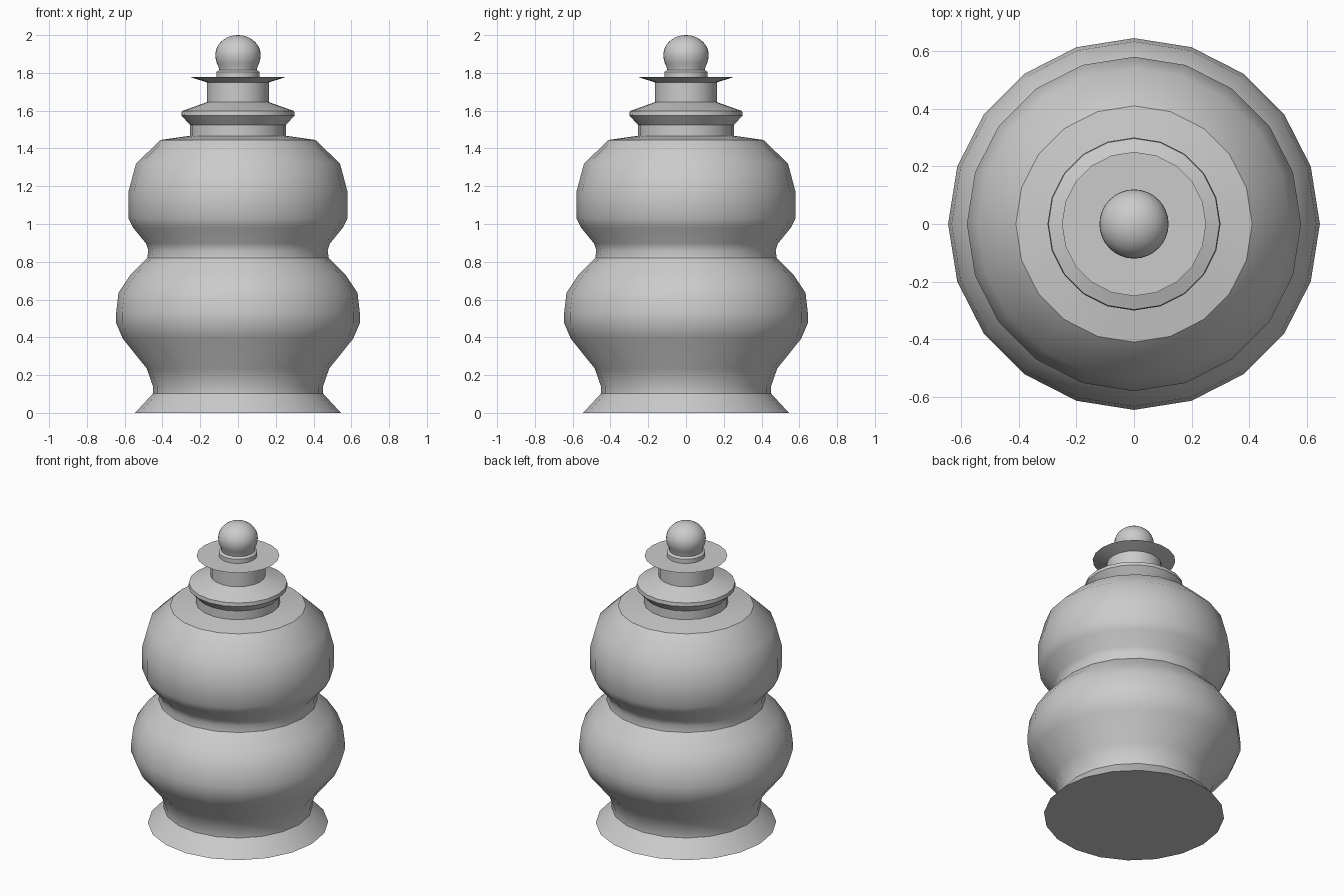
import bpy, bmesh, math

if "Cube" in bpy.data.objects:
    bpy.data.objects.remove(bpy.data.objects["Cube"])


def lathe(name, profile, sides, angle):
    """Revolve (radius, height) points around z; r = 0 makes a pole, open ends are capped."""
    bm = bmesh.new()
    rings = []
    for r, z in profile:
        if r == 0:
            rings.append([bm.verts.new((0, 0, z))] * sides)
        else:
            rings.append([bm.verts.new((r * math.cos(2 * math.pi * i / sides),
                                        r * math.sin(2 * math.pi * i / sides), z))
                          for i in range(sides)])
    for low, high in zip(rings, rings[1:]):
        for i in range(sides):
            j = (i + 1) % sides
            bm.faces.new(list(dict.fromkeys((low[i], low[j], high[j], high[i]))))
    if profile[0][0] > 0:
        bm.faces.new(rings[0][::-1])
    if profile[-1][0] > 0:
        bm.faces.new(rings[-1])
    bmesh.ops.recalc_face_normals(bm, faces=bm.faces)
    mesh = bpy.data.meshes.new(name)
    bm.to_mesh(mesh)
    bm.free()
    obj = bpy.data.objects.new(name, mesh)
    bpy.context.collection.objects.link(obj)
    bpy.ops.object.select_all(action='DESELECT')
    obj.select_set(True)
    bpy.context.view_layer.objects.active = obj
    bpy.ops.object.shade_smooth_by_angle(angle=math.radians(angle))
    return obj


# Double-gourd body: flared foot, two bulges, ring, collar and flared rim
body = [(0.545, 0), (0.45, 0.103), (0.45, 0.14), (0.483, 0.235),
        (0.61, 0.393), (0.645, 0.475), (0.645, 0.53), (0.633, 0.635),
        (0.57, 0.73), (0.48, 0.82), (0.475, 0.862), (0.487, 0.897),
        (0.555, 0.98), (0.58, 1.03), (0.58, 1.17), (0.54, 1.32),
        (0.41, 1.445), (0.255, 1.467), (0.255, 1.525), (0.30, 1.575),
        (0.297, 1.598), (0.165, 1.645), (0.165, 1.75), (0.25, 1.777)]
lathe("jar_body", body, 20, 32)

# Finial: small base ring, neck and ball
ball = [(0.12 * math.cos(a), 1.895 + (0.105 if a > 0 else 0.12) * math.sin(a))
        for a in (math.radians(d) for d in range(-30, 81, 10))]
finial = [(0.115, 1.77), (0.115, 1.805), (0.1, 1.815)] + ball + [(0, 2.0)]
lathe("finial", finial, 32, 32)
